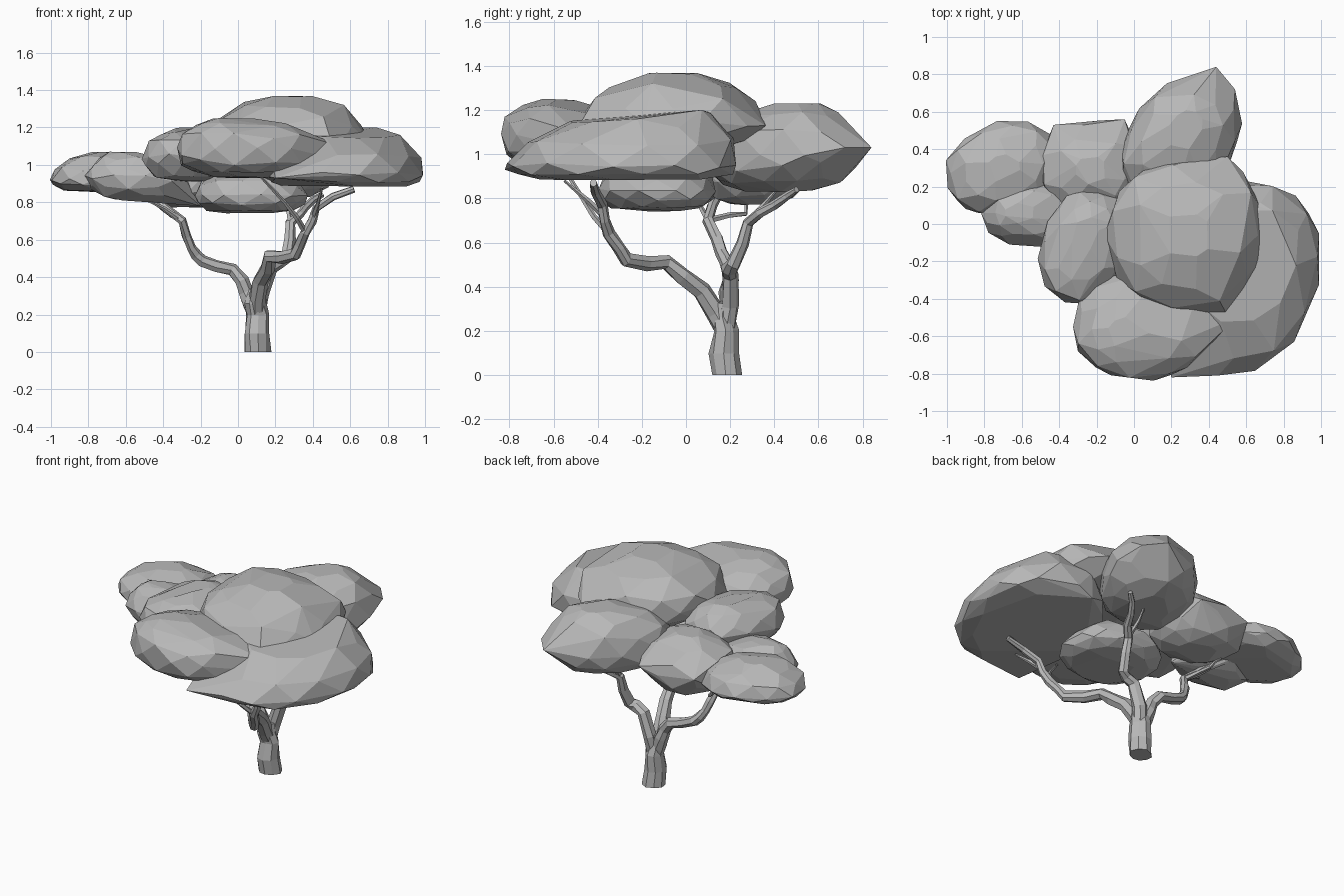
import bpy
import bmesh
import math
import random
from mathutils import Matrix, Vector

random.seed(4)

default_cube = bpy.data.objects.get("Cube")
if default_cube:
    bpy.data.objects.remove(default_cube, do_unlink=True)

# One plain grey for bark and leaves
grey = bpy.data.materials.new("plain grey")
grey.use_nodes = True
grey.diffuse_color = (.48, .48, .48, 1)
grey.node_tree.nodes["Principled BSDF"].inputs["Base Color"].default_value = grey.diffuse_color


def finish(name, bm):
    """Turn a bmesh into a flat-shaded object."""
    bmesh.ops.recalc_face_normals(bm, faces=bm.faces[:])
    mesh = bpy.data.meshes.new(name)
    bm.to_mesh(mesh)
    bm.free()
    mesh.materials.append(grey)
    leaf_or_limb = bpy.data.objects.new(name, mesh)
    bpy.context.collection.objects.link(leaf_or_limb)


def rounded(value, power):
    """Power curve that keeps its sign, used to square off an oval."""
    return math.copysign(abs(value) ** power, value)


def clump(name, centre, radii, low, middle, high, turn=0, lean=(0, 0), tips=(), corners=11):
    """Faceted leaf mass: a turned oval in plan, domed above, flatter below, with pulled-out tips."""
    rotation = Matrix.Rotation(math.radians(turn), 2)
    bm = bmesh.new()
    for number, tilt in enumerate(range(-75, 76, 25)):
        height = math.sin(math.radians(tilt))
        share = math.cos(math.radians(tilt)) ** (.9 if tilt > 0 else .6)
        reach = high - middle if height > 0 else middle - low
        # Upper rings drift towards the leaning peak
        drift = Vector(lean) * max(height, 0) * (1 - share)
        for corner in range(corners):
            angle = math.tau * (corner + number % 2 / 2) / corners
            size = share * random.uniform(.96, 1.04)
            spot = rotation @ Vector((radii[0] * rounded(math.cos(angle), .9),
                                      radii[1] * rounded(math.sin(angle), .9)))
            spot = Vector(centre) + spot * size + drift
            bump = random.uniform(-.15, .15) * math.cos(math.radians(tilt))
            bm.verts.new((spot.x, spot.y, middle + reach * (height + bump)))
    bm.verts.new((*(Vector(centre) + Vector(lean) * .8), high))
    for tip in tips:
        bm.verts.new(tip)
    hull = bmesh.ops.convex_hull(bm, input=bm.verts[:])
    spare = {item for item in hull["geom_interior"] + hull["geom_unused"]
             if isinstance(item, bmesh.types.BMVert)}
    bmesh.ops.delete(bm, geom=list(spare), context="VERTS")
    bmesh.ops.dissolve_limit(bm, angle_limit=math.radians(8),
                             verts=bm.verts[:], edges=bm.edges[:])
    finish(name, bm)


def limb(name, start_radius, end_radius, path, sides=7):
    """Tapered tube with a small random knot halfway along every stretch."""
    points = [Vector(path[0])]
    for target in map(Vector, path[1:]):
        knot = Vector([random.uniform(-.012, .012) for axis in "xyz"])
        points += [points[-1].lerp(target, .5) + knot, target]
    bm = bmesh.new()
    rings = []
    last = len(points) - 1
    for i, point in enumerate(points):
        along = points[min(i + 1, last)] - points[max(i - 1, 0)]
        facing = Vector((0, 0, 1)).rotation_difference(along)
        if point.z == 0:
            facing.identity()  # the foot stays flat on the ground
        radius = start_radius + (end_radius - start_radius) * i / last
        ring = []
        for side in range(sides):
            angle = math.tau * side / sides
            spoke = Vector((math.cos(angle), math.sin(angle), 0))
            spoke *= radius * random.uniform(.85, 1.15)
            ring.append(bm.verts.new(point + facing @ spoke))
        rings.append(ring)
    for lower, upper in zip(rings, rings[1:]):
        for side in range(sides):
            following = (side + 1) % sides
            bm.faces.new((lower[side], lower[following], upper[following], upper[side]))
    bm.faces.new(rings[0])
    bm.faces.new(rings[-1])
    finish(name, bm)


# Trunk and the three main branches
fork = (.1, .18, .2)
limb("trunk", .07, .05, [(.1, .18, 0), fork, (.1, .17, .33)], sides=9)
limb("left_branch", .045, .016, [
    fork, (.04, .19, .32), (-.03, .2, .44), (-.19, .19, .49), (-.25, .16, .56), (-.3, .1, .7),
    (-.45, .15, .82), (-.63, .3, .93)])
limb("back_branch", .045, .015, [
    fork, (.17, .2, .45), (.26, .21, .5), (.28, .28, .69), (.36, .4, .77), (.45, .5, .84)])
limb("front_branch", .046, .018, [
    fork, (.12, .07, .38), (.17, -.09, .51), (.31, -.27, .52), (.36, -.35, .64),
    (.42, -.38, .77), (.62, -.42, .87)])

# Twigs reaching from the branches into the leaves
twigs = {
    "front_twig": [(.36, -.35, .64), (.25, -.47, .8), (.1, -.58, .96)],
    "side_twig": [(.4, -.37, .72), (.45, -.55, .88)],
    "left_twig": [(-.3, .1, .7), (-.5, .02, .82)],
    "left_back_twig": [(-.3, .1, .7), (-.36, .27, .73), (-.42, .3, .8)],
    "back_twig": [(.28, .28, .69), (.27, .42, .85)],
}
for name, path in twigs.items():
    limb(name, .016, .006, path, sides=5)

# Leaf clumps
clump("crown_top", centre=(.28, -.06), radii=(.43, .42), low=1, middle=1.14, high=1.37,
      tips=[(.5, -.49, 1.12), (.5, .36, 1.13)])
clump("crown_back", centre=(.24, .42), radii=(.38, .29), low=.83, middle=1.02, high=1.23,
      turn=60, lean=(.05, .12), tips=[(.44, .84, 1.03), (.54, .72, 1.03)])
clump("crown_left_side", centre=(.57, -.27), radii=(.52, .42), low=.87, middle=.95, high=1.2,
      turn=70, lean=(.08, .35), tips=[(.2, -.82, .93), (.45, -.81, .96)])
clump("crown_front", centre=(.04, -.55), radii=(.37, .29), low=.93, middle=1.08, high=1.25,
      lean=(-.1, -.05), tips=[(.55, -.5, 1.1), (-.3, -.68, 1.05)])
clump("crown_middle", centre=(-.26, -.12), radii=(.32, .23), low=.91, middle=1.05, high=1.2,
      turn=70, lean=(0, .1))
clump("crown_back_middle", centre=(-.23, .29), radii=(.28, .26), low=.77, middle=.93, high=1.12,
      tips=[(-.43, .53, .95), (-.05, .56, .95)])
clump("crown_far_right", centre=(-.7, .3), radii=(.31, .24), low=.85, middle=.92, high=1.07, turn=20)
clump("crown_small_right", centre=(-.54, .06), radii=(.27, .18), low=.81, middle=.93, high=1.07,
      lean=(-.1, 0), tips=[(-.2, .1, .78)])
clump("crown_underside", centre=(.07, -.13), radii=(.31, .27), low=.74, middle=.84, high=.98)
